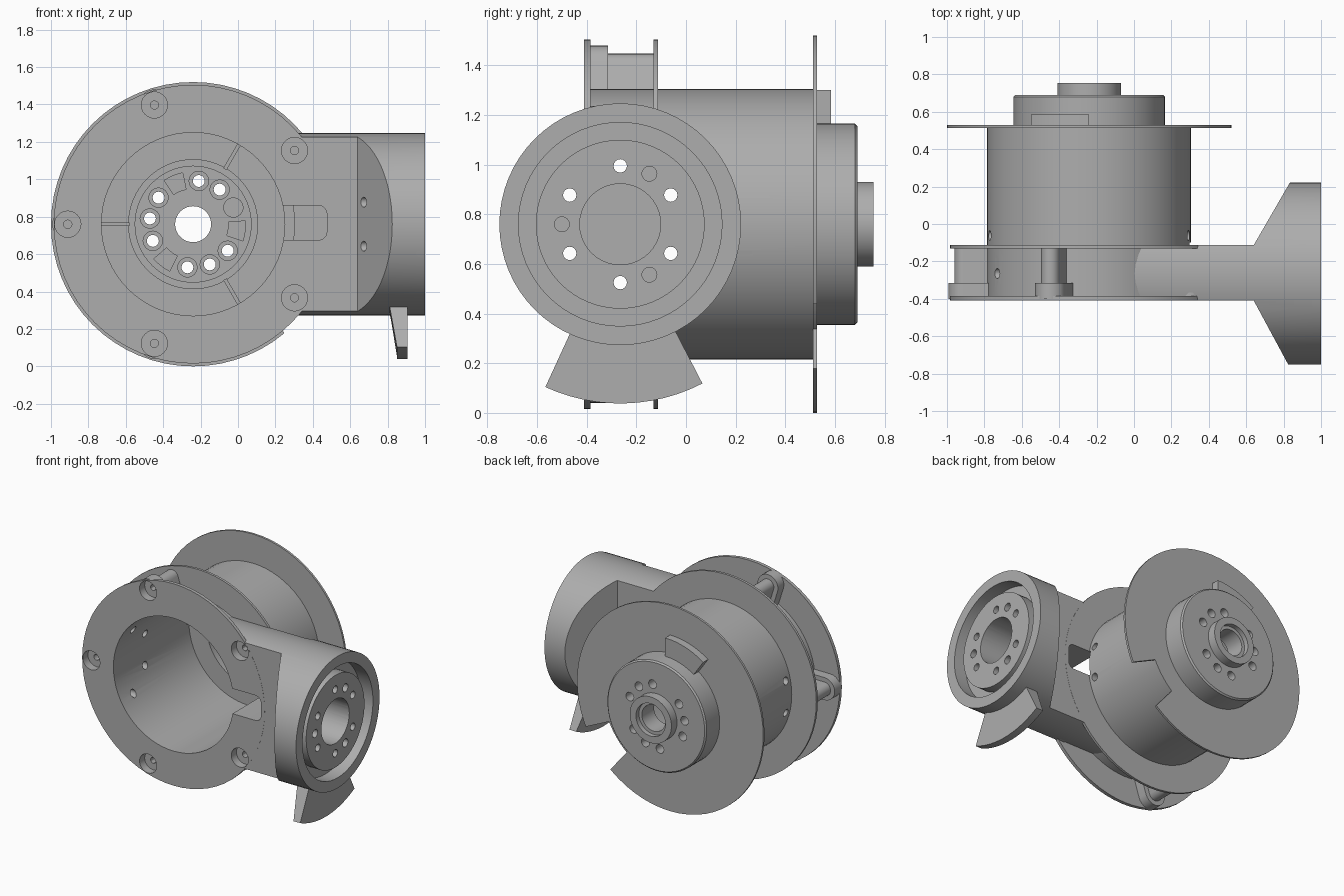
import bpy, bmesh
from math import sin, cos, radians, hypot, pi

if "Cube" in bpy.data.objects:
    bpy.data.objects.remove(bpy.data.objects["Cube"])

grey = bpy.data.materials.new("satin_grey")
grey.use_nodes = True
grey.diffuse_color = (0.42, 0.42, 0.42, 1)
grey.node_tree.nodes["Principled BSDF"].inputs["Base Color"].default_value = grey.diffuse_color

MAIN = (-0.24, 0.76)    # x, z of the main axis, which runs along y
OUT = (-0.265, 0.76)    # y, z of the output axis, which runs along x


def place(axis, p, h):
    """Put a 2D point at height h along an axis."""
    return {"X": (h, p[0], p[1]), "Y": (p[0], h, p[1]), "Z": (p[0], p[1], h)}[axis]


def finish(name, bm):
    bmesh.ops.recalc_face_normals(bm, faces=bm.faces)
    mesh = bpy.data.meshes.new(name)
    bm.to_mesh(mesh)
    bm.free()
    mesh.materials.append(grey)
    obj = bpy.data.objects.new(name, mesh)
    bpy.context.collection.objects.link(obj)
    return obj


def prism(name, pts, axis, lo, hi):
    bm = bmesh.new()
    ends = [[bm.verts.new(place(axis, p, h)) for p in pts] for h in (lo, hi)]
    n = len(pts)
    for ring in ends:
        bm.faces.new(ring)
    for i in range(n):
        j = (i + 1) % n
        bm.faces.new((ends[0][i], ends[0][j], ends[1][j], ends[1][i]))
    return finish(name, bm)


def lathe(name, profile, axis, c, n=64):
    """Revolve a closed (radius, height) outline."""
    bm = bmesh.new()
    rings = [[bm.verts.new(place(axis, polar(c, r, 360 * i / n), h)) for i in range(n)]
             for r, h in profile]
    for k, a in enumerate(rings):
        b = rings[(k + 1) % len(rings)]
        for i in range(n):
            j = (i + 1) % n
            bm.faces.new((a[i], a[j], b[j], b[i]))
    return finish(name, bm)


def polar(c, r, deg):
    return (c[0] + r * cos(radians(deg)), c[1] + r * sin(radians(deg)))


def circle(c, r, n=24):
    return [polar(c, r, 360 * i / n) for i in range(n)]


def sector(c, r0, r1, a0, a1, n=12):
    angles = [a0 + (a1 - a0) * i / n for i in range(n + 1)]
    return [polar(c, r1, a) for a in angles] + [polar(c, r0, a) for a in reversed(angles)]


def stadium(r, deg):
    """Rounded lug that runs inward from a screw centre to the housing wall."""
    c = polar(MAIN, 0.67, deg)
    root = polar(MAIN, 0.52, deg)
    arc = [polar(c, r, deg - 90 + 15 * i) for i in range(13)]
    return arc + [polar(root, r, deg + 90), polar(root, r, deg - 90)]


def boolean(obj, tool, op="DIFFERENCE"):
    bpy.context.view_layer.objects.active = obj
    mod = obj.modifiers.new("cut", "BOOLEAN")
    mod.operation, mod.object, mod.solver = op, tool, "EXACT"
    bpy.ops.object.modifier_apply(modifier=mod.name)


def discard(tools):
    for t in tools:
        bpy.data.objects.remove(t)


# Hollow housing with three flanges, a rear cap and a boss
housing = lathe("housing", [
    (0.49, -0.41), (0.745, -0.41), (0.745, -0.385), (0.545, -0.385),
    (0.545, -0.13), (0.745, -0.13), (0.745, -0.112), (0.545, -0.112),
    (0.545, 0.512), (0.76, 0.512), (0.76, 0.528), (0.405, 0.528),
    (0.405, 0.68), (0.395, 0.69), (0.17, 0.69), (0.17, 0.755),
    (0.12, 0.755), (0.12, 0.72), (0.096, 0.72), (0.096, 0.58),
    (0.31, 0.58), (0.31, 0.53), (0.345, 0.53), (0.345, 0.47), (0.49, 0.47)], "Y", MAIN)

# Output arm: a round bar trimmed to a flat neck that flares into the cup
arm = prism("output_arm", circle(OUT, 0.487, 64), "X", 0, 1)
outline = prism("arm_outline", [
    (-0.1, -0.409), (0.64, -0.409), (0.84, -0.78), (1.1, -0.78),
    (1.1, 0.25), (0.85, 0.25), (0.64, -0.113), (-0.1, -0.113)], "Z", -1, 2)
boolean(arm, outline, "INTERSECT")
discard([outline])

# Screw lugs between the front and middle flanges
lugs = []
screw_angles = [36 + 72 * i for i in range(5)]
for i, a in enumerate(screw_angles):
    lugs.append(prism(f"lug_post_{i + 1}", stadium(0.05, a), "Y", -0.33, -0.12))
    lugs.append(prism(f"lug_head_{i + 1}", stadium(0.083, a), "Y", -0.4, -0.315))

# Counterbored screw holes
for i, a in enumerate(screw_angles):
    c = polar(MAIN, 0.67, a)
    tools = [prism("counterbore", circle(c, 0.07), "Y", -1, -0.35),
             prism("screw_hole", circle(c, 0.022, 12), "Y", -0.6, -0.2)]
    targets = [housing] + lugs[2 * i:2 * i + 2]
    if a in (36, 324):
        targets.append(arm)
    for t in targets:
        for tool in tools:
            boolean(t, tool)
    discard(tools)

# Main bore through the arm root
tool = prism("bore", circle(MAIN, 0.492, 64), "Y", -1, 0.4)
boolean(arm, tool)
discard([tool])

# Cable slot and long cross holes through arm and housing
corner = [polar((0.43, 0.72), 0.045, -90 + 15 * i) for i in range(7)]
corner += [polar((0.43, 0.815), 0.045, 15 * i) for i in range(7)]
tools = [prism("slot", corner + [(0.2, 0.86), (0.2, 0.675)], "Y", -1, -0.1)]
tools += [prism("cross_hole", circle(polar(OUT, 0.235, 30 + 60 * i), 0.027, 16), "X", -1.2, 1.2)
          for i in range(6)]
for t in (housing, arm):
    for tool in tools:
        boolean(t, tool)
discard(tools)

# Cup groove, blind bore and dowel holes
tools = [lathe("groove", [(0.1, 1.1), (0.41, 1.1), (0.41, 0.9), (0.34, 0.9),
                          (0.34, 0.98), (0.1, 0.98)], "X", OUT),
         prism("cup_bore", circle(OUT, 0.163, 40), "X", 0.68, 1.2)]
tools += [prism("dowel", circle(polar(OUT, 0.235, a), 0.03, 16), "X", 0.92, 1.2)
          for a in (60, 180, 300)]
for tool in tools:
    boolean(arm, tool)
discard(tools)

# Rear flange notch, cap bolt holes and pockets
tools = [prism("notch", sector(MAIN, 0.55, 0.9, -50, -25), "Y", 0.505, 0.6)]
for i in range(12):
    a = 22.5 + 30 * i
    c = polar(MAIN, 0.233, a)
    if i % 4 == 3:
        tools.append(prism("pocket", sector(MAIN, 0.19, 0.28, a - 11, a + 11, 4), "Y", 0.5, 0.62))
    else:
        tools.append(prism("bolt_hole", circle(c, 0.032, 16), "Y", 0.4, 1))
        tools.append(prism("bolt_seat", circle(c, 0.052, 16), "Y", 0.5, 0.595))
for tool in tools:
    boolean(housing, tool)
discard(tools)

# Fan-shaped stop under the cup, thinner toward its tip
tab = prism("stop_tab", sector(OUT, 0.45, 0.722, -114.7, -62.7), "X", 0.8, 0.905)
for v in tab.data.vertices:
    if v.co.x < 0.85:
        r = hypot(v.co.y - OUT[0], v.co.z - OUT[1])
        v.co.x = 0.805 + 0.045 * (r - 0.45) / 0.272

# Matching stop block on the rear flange
stop = prism("rear_stop_block", sector(MAIN, 0.4, 0.54, 90, 125), "Y", 0.52, 0.585)

# Thin ribs on the bore floor
ribs = []
for a in (60, 180, 300):
    side = (0.01 * cos(radians(a) + pi / 2), 0.01 * sin(radians(a) + pi / 2))
    p, q = polar(MAIN, 0.34, a), polar(MAIN, 0.5, a)
    pts = [(b[0] + s * side[0], b[1] + s * side[1]) for b, s in ((p, -1), (q, -1), (q, 1), (p, 1))]
    ribs.append(prism("floor_rib", pts, "Y", 0.44, 0.475))

# Smooth shading with crisp edges
bpy.ops.object.select_all(action="DESELECT")
for obj in [housing, arm, tab, stop] + lugs + ribs:
    obj.select_set(True)
bpy.context.view_layer.objects.active = housing
bpy.ops.object.shade_smooth_by_angle(angle=radians(30))
